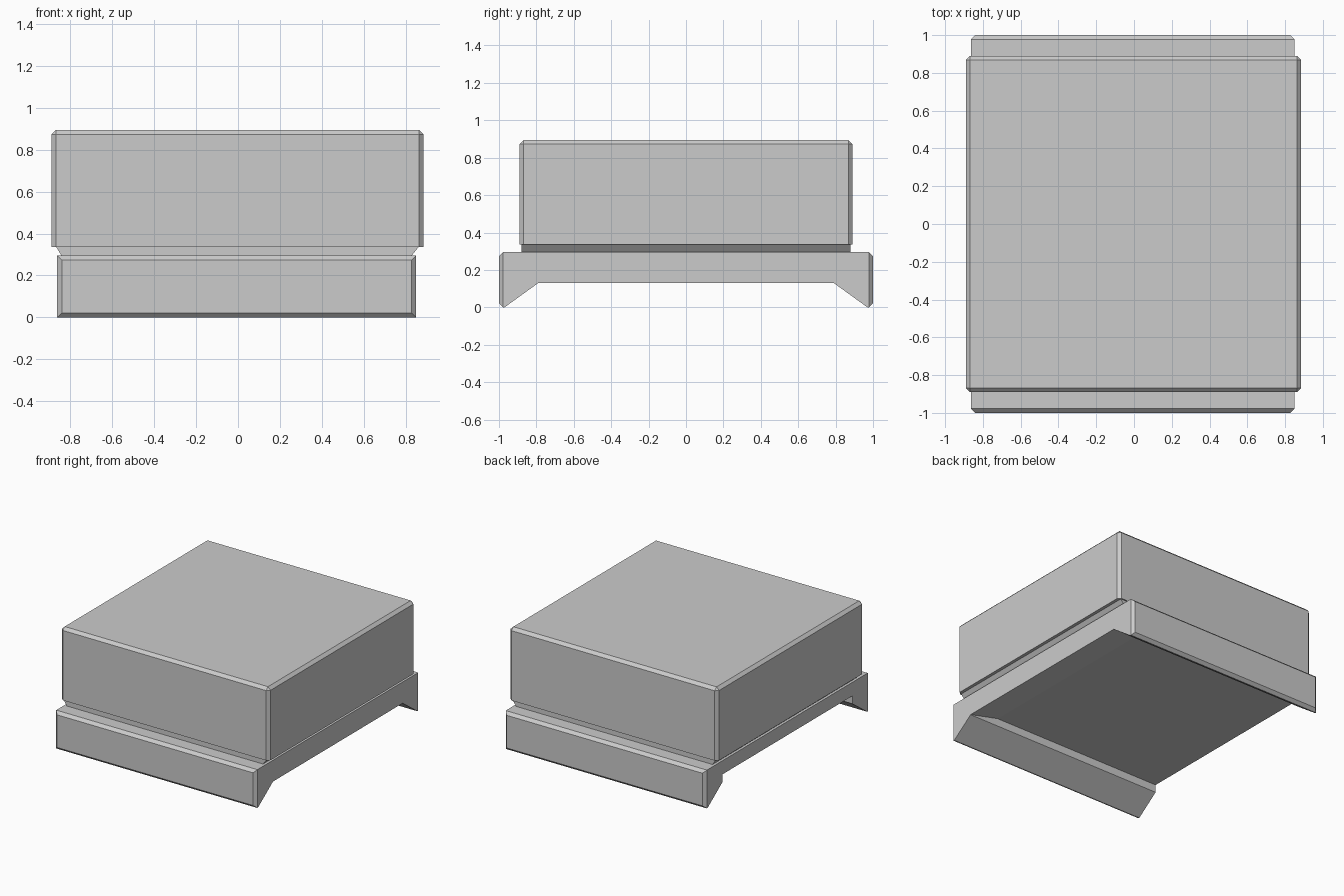
import bpy
import bmesh

cube = bpy.data.objects.get("Cube")
if cube:
    bpy.data.objects.remove(cube, do_unlink=True)

grey = bpy.data.materials.new("plain_grey")
grey.use_nodes = True
grey.diffuse_color = (0.6, 0.6, 0.6, 1)
grey.node_tree.nodes["Principled BSDF"].inputs["Base Color"].default_value = grey.diffuse_color


def loft(name, sections, bevel_rule=None, width=0.022):
    """Join matching rings of points into a capped solid, then chamfer chosen edges."""
    bm = bmesh.new()
    rings = [[bm.verts.new(p) for p in ring] for ring in sections]
    count = len(rings[0])
    for a, b in zip(rings, rings[1:]):
        for i in range(count):
            j = (i + 1) % count
            bm.faces.new((a[i], a[j], b[j], b[i]))
    bm.faces.new(rings[0][::-1])
    bm.faces.new(rings[-1])
    bmesh.ops.recalc_face_normals(bm, faces=bm.faces)
    if bevel_rule:
        edges = [e for e in bm.edges if bevel_rule(e.verts[0].co, e.verts[1].co)
                 and e.calc_face_angle(0) > 0.1]
        bmesh.ops.bevel(bm, geom=edges, offset=width, segments=1,
                        profile=0.5, affect='EDGES')
    mesh = bpy.data.meshes.new(name)
    bm.to_mesh(mesh)
    bm.free()
    mesh.materials.append(grey)
    obj = bpy.data.objects.new(name, mesh)
    bpy.context.collection.objects.link(obj)
    return obj


def rectangle(x0, x1, y, z):
    return [(x0, -y, z), (x1, -y, z), (x1, y, z), (x0, y, z)]


def base_section(x, ceiling):
    """Bridge-shaped outline with two sloping feet and a recessed underside."""
    half = [(1, 0.295), (1, 0), (0.97, 0), (0.79, 0.13), (0.79, ceiling)]
    outline = half + [(-y, z) for y, z in reversed(half)]
    return [(x, y, z) for y, z in outline]


# Base: the recess is open on one side and ramps down to the other
loft("base_with_feet",
     [base_section(-0.863, 0.19), base_section(0.6, 0.19), base_section(0.85, 0.131)],
     lambda a, b: abs(a.y) > 0.99 and abs(b.y) > 0.99 and a.y * b.y > 0)

# Neck: narrow band with sloping sides
loft("neck", [rectangle(-0.84, 0.825, 0.88, 0.29), rectangle(-0.87, 0.865, 0.88, 0.34)])

# Upper box: chamfered all round except along the bottom
loft("upper_box", [rectangle(-0.89, 0.885, 0.89, 0.335), rectangle(-0.89, 0.885, 0.89, 0.895)],
     lambda a, b: max(a.z, b.z) > 0.8)
